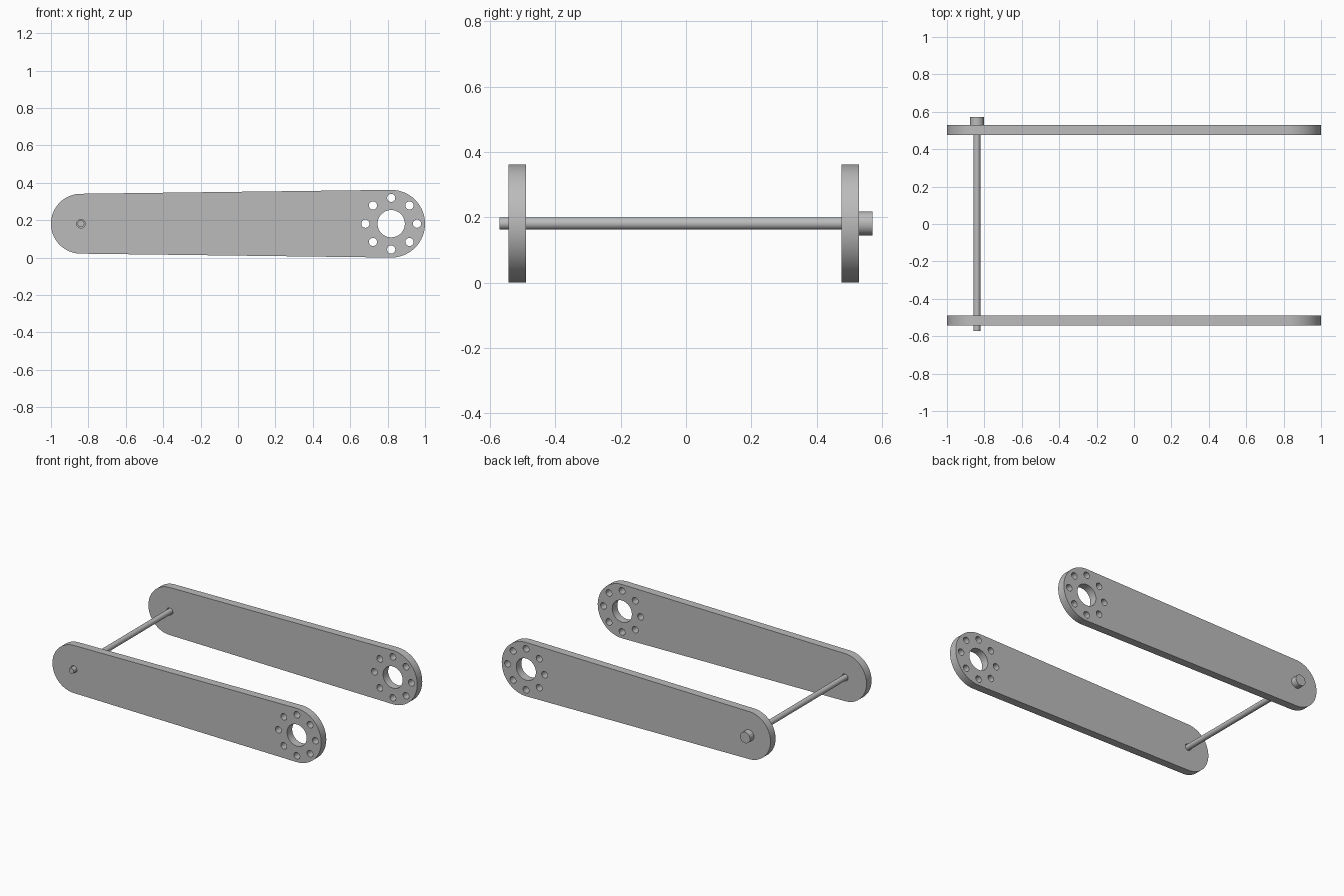
import bpy, bmesh
from math import sin, cos, asin, pi, radians
from mathutils import Vector

if "Cube" in bpy.data.objects:
    bpy.data.objects.remove(bpy.data.objects["Cube"])

# Single grey metal
metal = bpy.data.materials.new("grey_metal")
metal.use_nodes = True
grey = (0.5, 0.5, 0.5, 1)
metal.diffuse_color = grey
metal.node_tree.nodes["Principled BSDF"].inputs["Base Color"].default_value = grey

AXIS_Z = 0.181
PIN_X, PIN_END = -0.84, 0.16      # narrow end centre and radius
HUB_X, HUB_END = 0.819, 0.181     # wide end centre and radius
THICK = 0.054


def arc(cx, cz, r, start, end, steps):
    return [(cx + r * cos(start + (end - start) * i / steps),
             cz + r * sin(start + (end - start) * i / steps)) for i in range(steps + 1)]


def circle(cx, cz, r, steps):
    return arc(cx, cz, r, 0, 2 * pi, steps)[:-1]


def finish(bm, name):
    bmesh.ops.recalc_face_normals(bm, faces=bm.faces[:])
    mesh = bpy.data.meshes.new(name)
    bm.to_mesh(mesh)
    bm.free()
    mesh.materials.append(metal)
    obj = bpy.data.objects.new(name, mesh)
    bpy.context.collection.objects.link(obj)
    bpy.ops.object.select_all(action='DESELECT')
    obj.select_set(True)
    bpy.context.view_layer.objects.active = obj
    bpy.ops.object.shade_smooth_by_angle(angle=radians(30))
    return obj


def arm(name, y):
    # Tapered outline: two end arcs joined by tangent lines
    tilt = pi / 2 + asin((HUB_END - PIN_END) / (HUB_X - PIN_X))
    loops = [arc(HUB_X, AXIS_Z, HUB_END, -tilt, tilt, 40)
             + arc(PIN_X, AXIS_Z, PIN_END, tilt, 2 * pi - tilt, 40)]
    # Hub bore, bolt circle and pin hole
    loops.append(circle(HUB_X, AXIS_Z, 0.073, 40))
    loops += [circle(x, z, 0.022, 20) for x, z in circle(HUB_X, AXIS_Z, 0.138, 8)]
    loops.append(circle(PIN_X, AXIS_Z, 0.023, 24))

    bm = bmesh.new()
    for loop in loops:
        verts = [bm.verts.new((x, y, z)) for x, z in loop]
        for a, b in zip(verts, verts[1:] + verts[:1]):
            bm.edges.new((a, b))
    bmesh.ops.triangle_fill(bm, edges=bm.edges[:], use_beauty=True, normal=(0, -1, 0))
    new = bmesh.ops.extrude_face_region(bm, geom=bm.faces[:], use_keep_orig=True)["geom"]
    moved = [g for g in new if isinstance(g, bmesh.types.BMVert)]
    bmesh.ops.translate(bm, verts=moved, vec=Vector((0, THICK, 0)))
    return finish(bm, name)


def rod(name, radius, y0, y1):
    bm = bmesh.new()
    bmesh.ops.create_cone(bm, cap_ends=True, segments=32, radius1=radius,
                          radius2=radius, depth=y1 - y0)
    obj = finish(bm, name)
    obj.rotation_euler.x = pi / 2
    obj.location = (PIN_X, (y0 + y1) / 2, AXIS_Z)
    return obj


# Pair of arms
arm("front_arm", -0.544)
arm("back_arm", 0.476)

# Cross pin with its head
rod("cross_pin", 0.0185, -0.572, 0.53)
rod("pin_head", 0.037, 0.53, 0.572)
